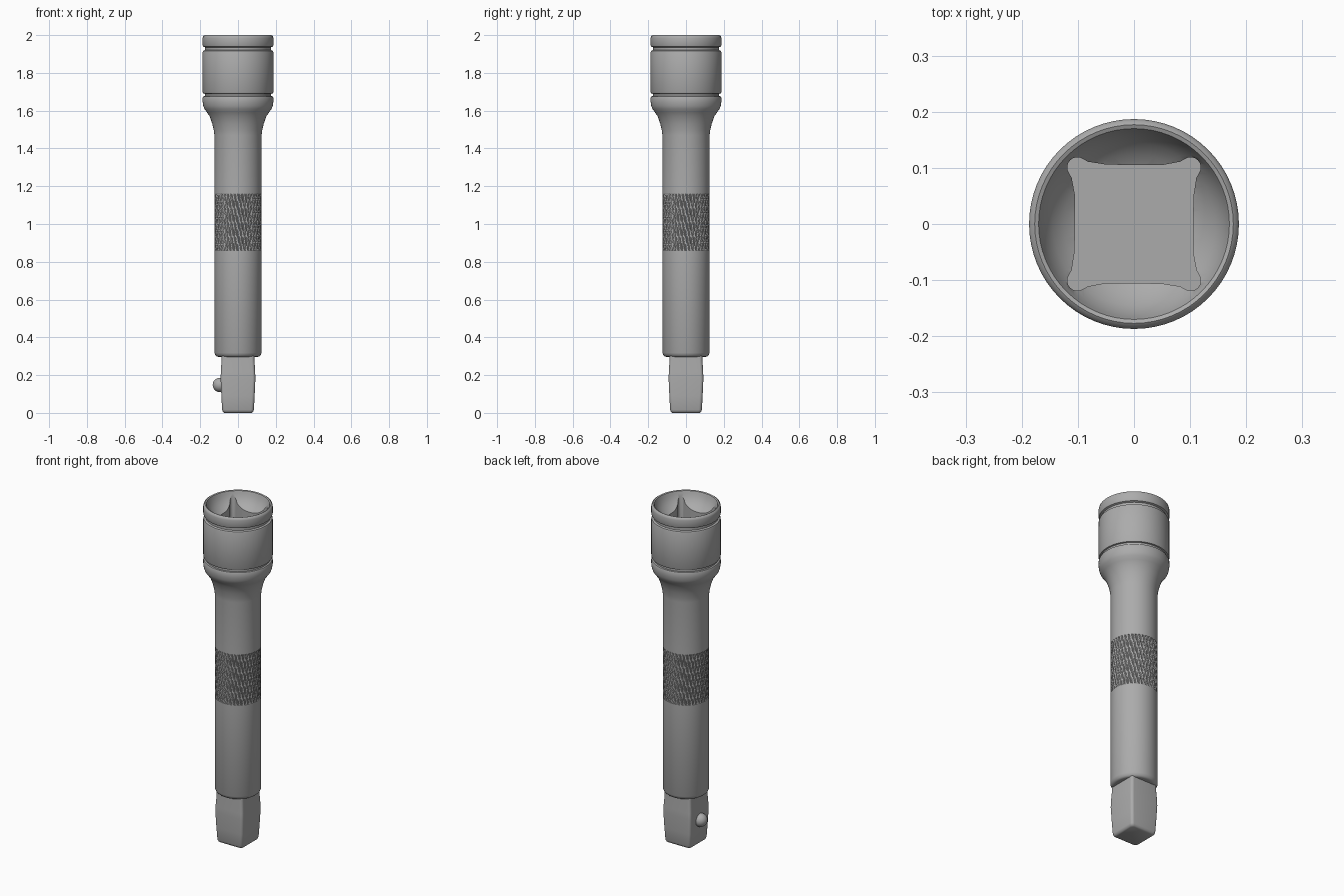
import bpy, bmesh, math
from math import cos, sin, pi, tau

if "Cube" in bpy.data.objects:
    bpy.data.objects.remove(bpy.data.objects["Cube"])

# Dark steel
steel = bpy.data.materials.new("dark_steel")
steel.diffuse_color = (.41, .41, .41, 1)
steel.use_nodes = True
steel.node_tree.nodes["Principled BSDF"].inputs["Base Color"].default_value = steel.diffuse_color


def finish(name, bm, angle=35):
    bmesh.ops.recalc_face_normals(bm, faces=bm.faces)
    me = bpy.data.meshes.new(name)
    bm.to_mesh(me)
    bm.free()
    me.materials.append(steel)
    ob = bpy.data.objects.new(name, me)
    bpy.context.collection.objects.link(ob)
    if angle:
        smooth(ob, angle)
    return ob


def smooth(ob, angle):
    bpy.ops.object.select_all(action='DESELECT')
    ob.select_set(True)
    bpy.context.view_layer.objects.active = ob
    bpy.ops.object.shade_smooth_by_angle(angle=math.radians(angle))


def loft(name, rings, angle=35, caps=True):
    """Skin a stack of equally sized closed rings."""
    bm = bmesh.new()
    vs = [[bm.verts.new(p) for p in ring] for ring in rings]
    for a, b in zip(vs, vs[1:]):
        for i in range(len(a)):
            j = (i + 1) % len(a)
            bm.faces.new((a[i], a[j], b[j], b[i]))
    if caps:
        bm.faces.new(vs[0][::-1])
        bm.faces.new(vs[-1])
    return finish(name, bm, angle)


def circle(r, z, n=64):
    return [(r * cos(tau * i / n), r * sin(tau * i / n), z) for i in range(n)]


def rounded_square(h, r, z, steps=5):
    pts = []
    for q in range(4):
        a0 = q * pi / 2
        cx, cy = math.copysign(h - r, cos(a0 + pi / 4)), math.copysign(h - r, sin(a0 + pi / 4))
        for s in range(steps + 1):
            a = a0 + pi / 2 * s / steps
            pts.append((cx + r * cos(a), cy + r * sin(a), z))
    return pts


# Turned body: shaft, knurl seat, flared head with two grooves, countersunk mouth
profile = [
    (.105, .297), (.112, .298), (.119, .304), (.125, .318),
    (.125, .86), (.118, .862), (.118, 1.158), (.125, 1.16),
    (.125, 1.47), (.128, 1.495), (.136, 1.53), (.150, 1.57), (.165, 1.592),
    (.178, 1.61), (.184, 1.625), (.187, 1.645), (.187, 1.668), (.184, 1.675),
    (.176, 1.677), (.176, 1.689), (.184, 1.691), (.187, 1.698),
    (.187, 1.91), (.184, 1.917), (.174, 1.921), (.174, 1.935), (.184, 1.939), (.187, 1.946),
    (.187, 1.985), (.184, 1.995), (.177, 2.0), (.170, 1.997), (.166, 1.985),
    (.160, 1.967), (.145, 1.942), (.125, 1.922), (.108, 1.910), (.090, 1.90)]
body = loft("extension_body", [circle(r, z) for r, z in profile], angle=0)

# Female square socket with relieved corners, cut into the mouth
half_side = [(.105, -.05), (.105, 0), (.106, .05), (.111, .082)]
lobe = [(.101 + .018 * cos(a), .101 + .018 * sin(a))
        for a in [math.radians(-35 + 160 * k / 8) for k in range(9)]]
quarter = [(.111, -.082)] + half_side + lobe
outline = []
for q in range(4):
    c, s = round(cos(q * pi / 2)), round(sin(q * pi / 2))
    outline += [(c * x - s * y, s * x + c * y) for x, y in quarter]
cutter = loft("socket_cutter", [[(x, y, z) for x, y in outline] for z in (1.65, 2.1)], angle=0)
cutter.hide_render = True
mod = body.modifiers.new("socket", 'BOOLEAN')
mod.object, mod.operation, mod.solver = cutter, 'DIFFERENCE', 'EXACT'
bpy.context.view_layer.objects.active = body
bpy.ops.object.modifier_apply(modifier=mod.name)
bpy.data.objects.remove(cutter)
smooth(body, 40)

# Knurled band: deep helical grooves crossed by a shallower set
STARTS, SUB, TURNS, Z0, Z1 = 40, 8, 4, .859, 1.161
rows, cols = TURNS * SUB, STARTS * SUB


def groove(t):
    d = abs(t - round(t))
    return max(0, 1 - d / .25)


rings = []
for j in range(rows + 1):
    ring = []
    for i in range(cols):
        u, v = i / SUB, j / SUB
        r = .125 - max(.006 * groove(u + v), .0025 * groove(u - v))
        a = tau * i / cols
        ring.append((r * cos(a), r * sin(a), Z0 + (Z1 - Z0) * j / rows))
    rings.append(ring)
loft("knurled_grip", rings, angle=20, caps=False)

# Male square drive, slightly barrelled
drive = [(.072, 0), (.080, .005), (.084, .016), (.088, .09), (.092, .18), (.091, .215),
         (.087, .28), (.086, .33)]
loft("square_drive", [rounded_square(h, .016, z) for h, z in drive], angle=40)

# Detent ball on the left face of the drive
bm = bmesh.new()
bmesh.ops.create_uvsphere(bm, u_segments=24, v_segments=16, radius=.038)
bmesh.ops.translate(bm, verts=bm.verts, vec=(-.096, 0, .148))
finish("detent_ball", bm)
